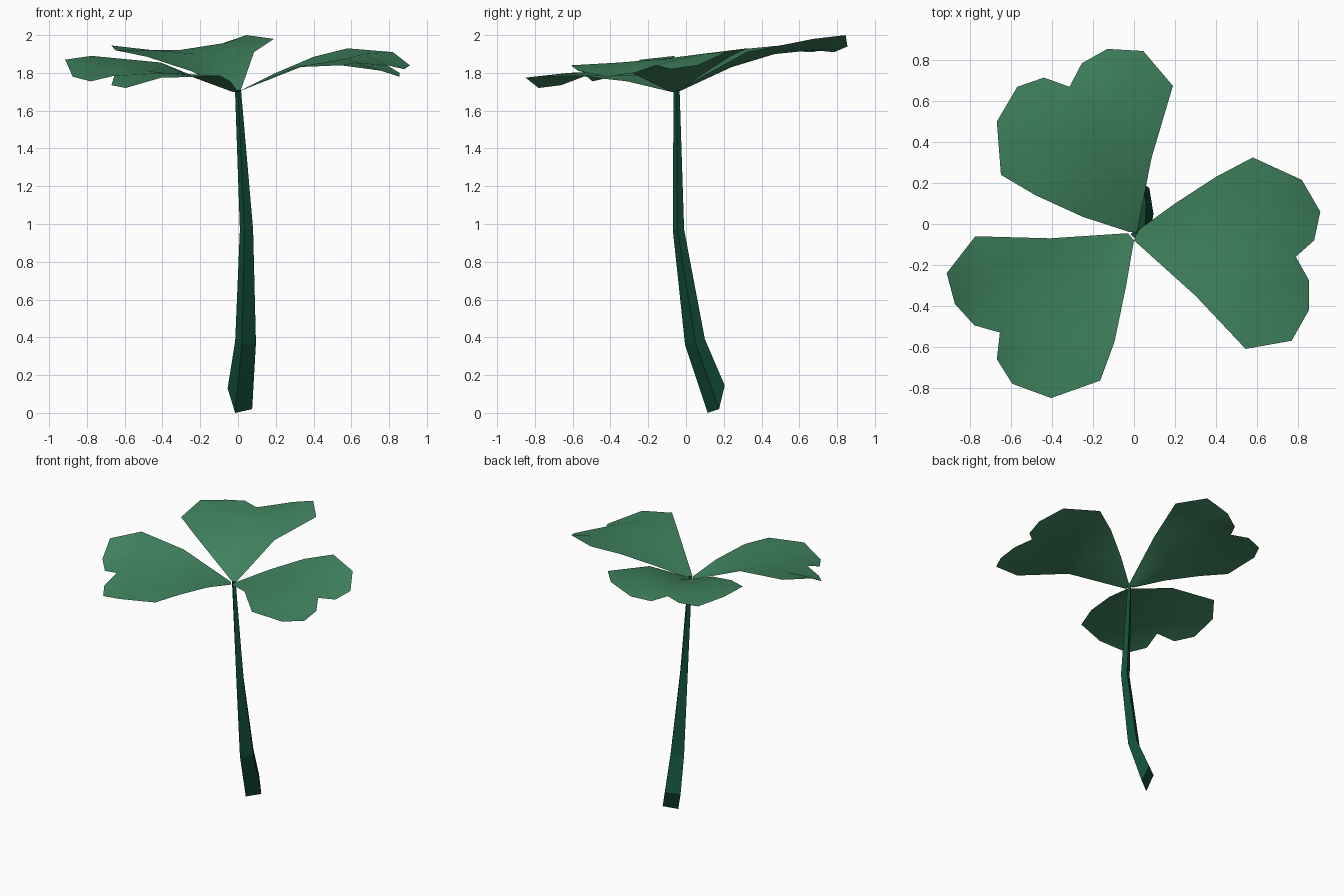
import bpy
from mathutils import Vector
from mathutils.geometry import delaunay_2d_cdt


def material(name, rgb):
    m = bpy.data.materials.new(name)
    m.diffuse_color = (*rgb, 1)
    return m


def make_object(name, verts, faces, mat, smooth):
    me = bpy.data.meshes.new(name)
    me.from_pydata(verts, [], faces)
    me.materials.append(mat)
    for p in me.polygons:
        p.use_smooth = smooth
    ob = bpy.data.objects.new(name, me)
    bpy.context.collection.objects.link(ob)
    return ob


def leaf(name, outline, inner):
    """Heart-shaped sheet: outline filled with triangles through inner points."""
    pts = outline + inner
    n = len(outline)
    co, _, faces, orig, _, _ = delaunay_2d_cdt(
        [Vector(p[:2]) for p in pts], [], [list(range(n))], 1, 1e-5)
    verts = [(c.x, c.y, pts[o[0]][2]) for c, o in zip(co, orig)]
    # keep every face looking up
    up = []
    for f in faces:
        a, b, c = (co[i] for i in f[:3])
        up.append(list(f) if (b - a).cross(c - a) > 0 else list(f)[::-1])
    return make_object(name, verts, up, leaf_green, True)


leaf_green = material("leaf green", (0.052, 0.235, 0.115))
stem_green = material("dark stem green", (0.006, 0.075, 0.038))

# Three leaves, each a notched heart starting at the stem top
leaf("right_leaf",
     [(0.02, -0.03, 1.71), (0.2, 0.1, 1.8), (0.4, 0.23, 1.885), (0.58, 0.325, 1.93),
      (0.82, 0.215, 1.91), (0.91, 0.06, 1.84), (0.88, -0.08, 1.82), (0.79, -0.16, 1.84),
      (0.855, -0.275, 1.80), (0.855, -0.42, 1.78), (0.77, -0.57, 1.81),
      (0.545, -0.61, 1.84), (0.3, -0.35, 1.83), (0.0, -0.08, 1.70)],
     [(0.33, -0.06, 1.83), (0.58, -0.11, 1.875), (0.66, 0.08, 1.9), (0.62, -0.35, 1.855)])

leaf("back_leaf",
     [(-0.02, -0.04, 1.70), (0.015, -0.04, 1.71), (0.085, 0.32, 1.91), (0.19, 0.675, 1.98),
      (0.045, 0.845, 2.0), (-0.13, 0.855, 1.94), (-0.255, 0.785, 1.91),
      (-0.315, 0.67, 1.92), (-0.44, 0.715, 1.92), (-0.57, 0.67, 1.91),
      (-0.67, 0.5, 1.945), (-0.65, 0.24, 1.92), (-0.48, 0.14, 1.885),
      (-0.25, 0.035, 1.81)],
     [(-0.12, 0.24, 1.83), (-0.22, 0.47, 1.9), (-0.06, 0.62, 1.96), (-0.45, 0.45, 1.92)])

leaf("left_leaf",
     [(0.0, -0.08, 1.70), (-0.03, -0.045, 1.70), (-0.41, -0.07, 1.855),
      (-0.775, -0.06, 1.89), (-0.915, -0.24, 1.87), (-0.875, -0.39, 1.78),
      (-0.78, -0.495, 1.755), (-0.655, -0.53, 1.785), (-0.67, -0.66, 1.735),
      (-0.595, -0.78, 1.72), (-0.405, -0.85, 1.775), (-0.165, -0.765, 1.78),
      (-0.095, -0.575, 1.785), (-0.04, -0.31, 1.755)],
     [(-0.26, -0.24, 1.785), (-0.48, -0.4, 1.81), (-0.66, -0.27, 1.84), (-0.39, -0.62, 1.80)])

# Bent four-sided stem, rings ordered front, right, back, left
rings = [
    [(-0.015, 0.115, 0.0), (0.075, 0.175, 0.02), (0.035, 0.205, 0.145), (-0.055, 0.145, 0.13)],
    [(0.02, -0.005, 0.36), (0.095, 0.05, 0.37), (0.06, 0.1, 0.39), (-0.015, 0.045, 0.38)],
    [(0.035, -0.07, 0.97), (0.08, -0.045, 0.97), (0.055, -0.01, 0.97), (0.01, -0.035, 0.97)],
    [(0.0, -0.066, 1.71), (0.016, -0.05, 1.71), (0.0, -0.034, 1.71), (-0.016, -0.05, 1.71)],
]
verts = [v for r in rings for v in r]
faces = [(4 * k + i, 4 * k + (i + 1) % 4, 4 * k + 4 + (i + 1) % 4, 4 * k + 4 + i)
         for k in range(3) for i in range(4)]
faces += [(3, 2, 1, 0), (12, 13, 14, 15)]
make_object("stem", verts, faces, stem_green, False)
